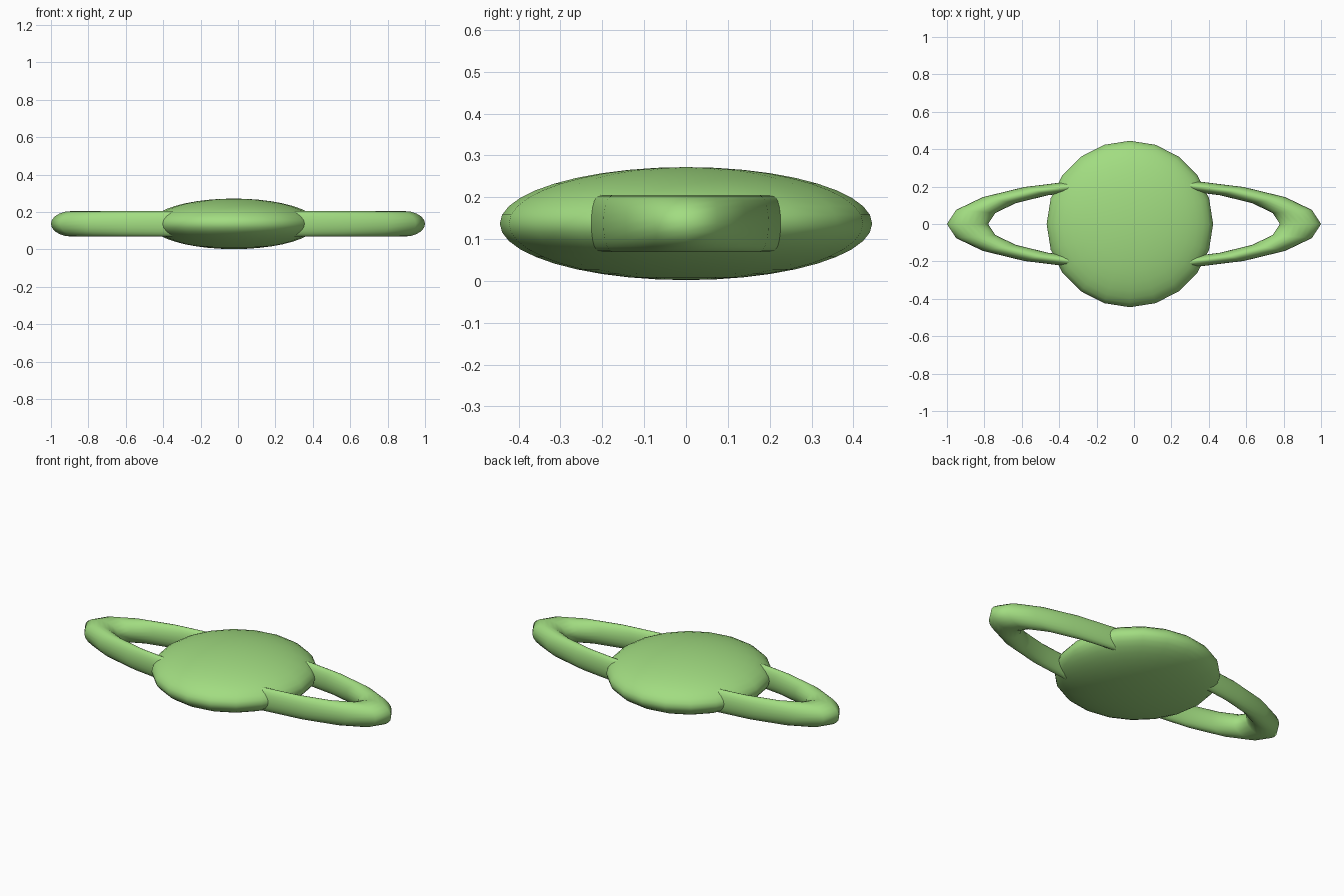
import bpy

if "Cube" in bpy.data.objects:
    bpy.data.objects.remove(bpy.data.objects["Cube"])

Z = 0.137
mat = bpy.data.materials.new("green")
mat.diffuse_color = (0.36, 0.72, 0.22, 1)
mat.use_nodes = True
mat.node_tree.nodes["Principled BSDF"].inputs["Base Color"].default_value = mat.diffuse_color


def finish(name, scale):
    ob = bpy.context.object
    ob.name = name
    ob.scale = scale
    bpy.ops.object.transform_apply(location=False, rotation=False, scale=True)
    bpy.ops.object.shade_smooth()
    ob.data.materials.append(mat)


# Flattened ball body
bpy.ops.mesh.primitive_uv_sphere_add(segments=20, ring_count=20, radius=1,
                                     location=(-0.022, 0, Z))
finish("body", (0.445, 0.445, 0.135))

# Narrow elliptical ring through the body
R, r = 0.89, 0.11
bpy.ops.mesh.primitive_torus_add(major_segments=20, minor_segments=20,
                                 major_radius=R, minor_radius=r,
                                 location=(0, 0, Z))
finish("ring", (1, 0.244, 0.068 / r))
